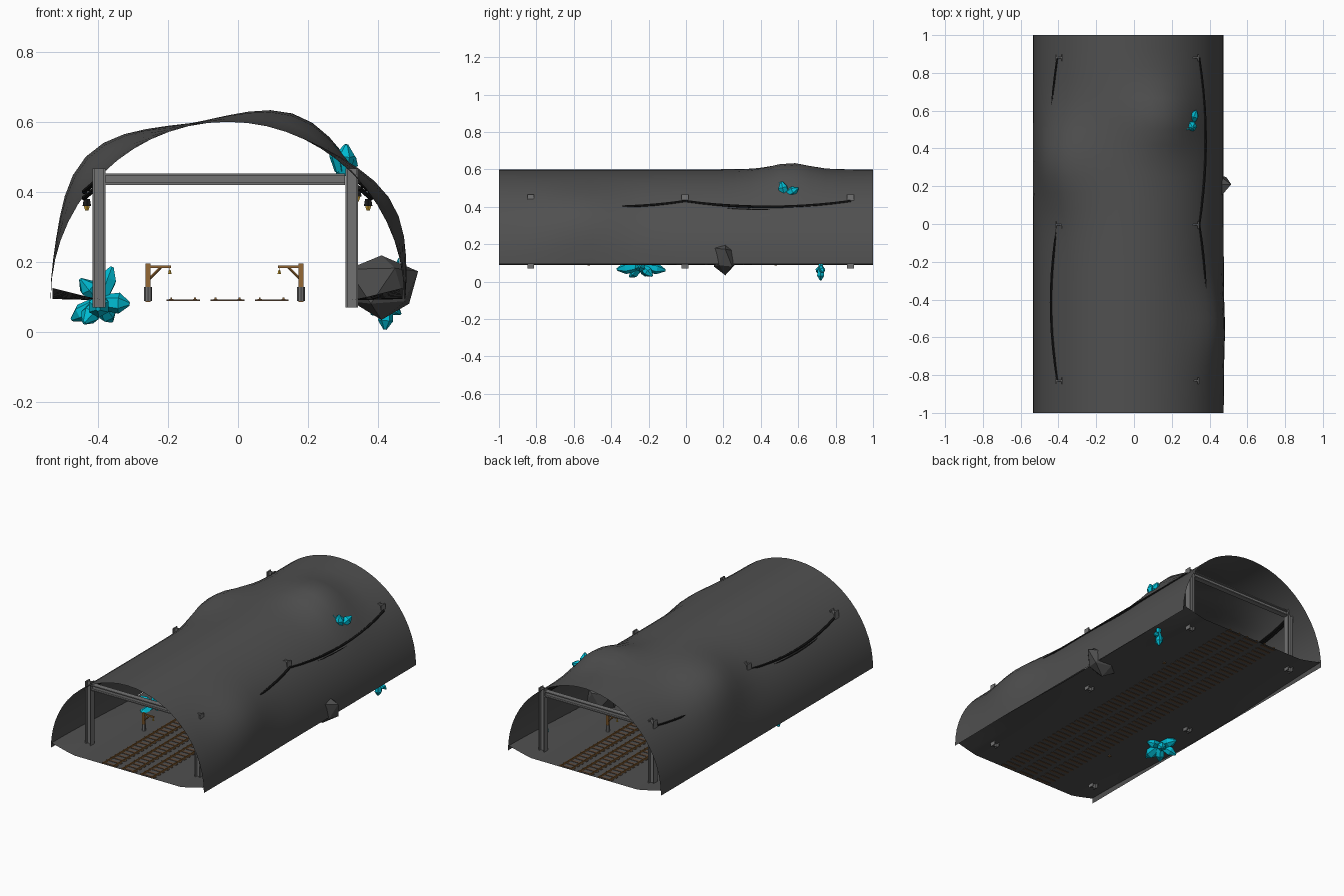
import bpy, bmesh, math, random
from mathutils import Vector, Matrix

if "Cube" in bpy.data.objects:
    bpy.data.objects.remove(bpy.data.objects["Cube"])

random.seed(4)
CX, CZ, R = -0.03, 0.095, 0.505


def material(name, r, g, b):
    m = bpy.data.materials.new(name)
    m.diffuse_color = (r, g, b, 1)
    m.use_nodes = True
    m.node_tree.nodes["Principled BSDF"].inputs["Base Color"].default_value = m.diffuse_color
    return m


ROCK = material("dark_rock", 0.08, 0.08, 0.08)
STEEL = material("steel", 0.17, 0.17, 0.17)
WOOD = material("wood", 0.3, 0.14, 0.035)
SLEEPER = material("old_wood", 0.12, 0.07, 0.04)
CYAN = material("crystal", 0.0, 0.5, 0.65)
BLACK = material("cable_black", 0.01, 0.01, 0.01)
GOLD = material("lamp_gold", 0.6, 0.35, 0.03)


def finish(name, bm, mat, smooth=False):
    bmesh.ops.recalc_face_normals(bm, faces=bm.faces)
    me = bpy.data.meshes.new(name)
    bm.to_mesh(me)
    bm.free()
    me.materials.append(mat)
    for p in me.polygons:
        p.use_smooth = smooth
    ob = bpy.data.objects.new(name, me)
    bpy.context.collection.objects.link(ob)
    return ob


def box(bm, x0, x1, y0, y1, z0, z1):
    m = Matrix.Translation(((x0 + x1) / 2, (y0 + y1) / 2, (z0 + z1) / 2))
    bmesh.ops.create_cube(bm, size=1, matrix=m @ Matrix.Diagonal((x1 - x0, y1 - y0, z1 - z0, 1)))


def rod(bm, a, b, r1, r2, sides=6):
    a, b = Vector(a), Vector(b)
    d = b - a
    m = Matrix.Translation((a + b) / 2) @ d.to_track_quat('Z', 'Y').to_matrix().to_4x4()
    bmesh.ops.create_cone(bm, cap_ends=True, segments=sides, radius1=r1, radius2=r2, depth=d.length, matrix=m)


def sheet(name, nu, nv, point):
    bm = bmesh.new()
    g = [[bm.verts.new(point(i / nu, j / nv)) for i in range(nu + 1)] for j in range(nv + 1)]
    for j in range(nv):
        for i in range(nu):
            bm.faces.new((g[j][i], g[j][i + 1], g[j + 1][i + 1], g[j + 1][i]))
    return finish(name, bm, ROCK, True)


# Tunnel shell: half-round vault with bulges (angle, y, height, angle spread, y spread)
BULGES = [(134, 0.33, 0.068, 15, 0.16), (69, 0.56, 0.057, 14, 0.11), (30, -0.56, 0.04, 14, 0.15)]


def vault(u, v):
    a, y = 180 * u, -1 + 2 * v
    r = R + sum(h * math.exp(-((a - A) / s) ** 2 / 2 - ((y - Y) / t) ** 2 / 2) for A, Y, h, s, t in BULGES)
    a = math.radians(a)
    return CX + r * math.cos(a), y, CZ + r * math.sin(a)


sheet("tunnel_shell", 28, 24, vault)


# Floor: flat with rising edges
def ground(u, v):
    x, y = CX - 0.5 + u, -1 + 2 * v
    rise = max(0, abs(x - CX) - 0.36) / 0.14
    return x, y, 0.09 + 0.035 * rise * (0.55 + 0.45 * math.cos(3 * y + 3))


sheet("tunnel_floor", 20, 20, ground)

# Steel support frames made of I-beams
for n, y in enumerate((-0.83, -0.005, 0.88)):
    bm = bmesh.new()
    for x in (-0.397, 0.325):
        for s in (-1, 1):
            c = x + s * 0.0155
            box(bm, c - 0.003, c + 0.003, y - 0.018, y + 0.018, 0.07, 0.466)
        box(bm, x - 0.015, x + 0.015, y - 0.004, y + 0.004, 0.07, 0.466)
    for z in (0.42, 0.446):
        box(bm, -0.378, 0.306, y - 0.016, y + 0.016, z, z + 0.006)
    box(bm, -0.378, 0.306, y - 0.004, y + 0.004, 0.42, 0.452)
    finish(f"support_frame_{n}", bm, STEEL)

# Three tracks: rails and sleepers
for n, x in enumerate((-0.157, -0.03, 0.096)):
    bm = bmesh.new()
    for i in range(50):
        y = -0.98 + i * 0.04
        box(bm, x - 0.048, x + 0.048, y - 0.008, y + 0.008, 0.088, 0.0925)
    finish(f"sleepers_{n}", bm, SLEEPER)
    bm = bmesh.new()
    for s in (-0.034, 0.034):
        box(bm, x + s - 0.006, x + s + 0.006, -1, 1, 0.0925, 0.094)
        box(bm, x + s - 0.0025, x + s + 0.0025, -1, 1, 0.094, 0.098)
    finish(f"rails_{n}", bm, WOOD)

# Wooden lamp posts with hanging lanterns
for n, (x, y, s) in enumerate(((-0.257, -0.52, 1), (0.18, 0.48, -1))):
    bm = bmesh.new()
    box(bm, x - 0.007, x + 0.007, y - 0.007, y + 0.007, 0.085, 0.195)
    box(bm, *sorted((x, x + s * 0.066)), y - 0.005, y + 0.005, 0.182, 0.19)
    rod(bm, (x, y, 0.148), (x + s * 0.036, y, 0.184), 0.004, 0.004, 4)
    finish(f"lamp_post_{n}", bm, WOOD)
    bm = bmesh.new()
    rod(bm, (x, y, 0.088), (x, y, 0.128), 0.011, 0.011, 8)
    finish(f"post_collar_{n}", bm, STEEL)
    bm = bmesh.new()
    lx = x + s * 0.062
    rod(bm, (lx, y, 0.176), (lx, y, 0.184), 0.001, 0.001)
    rod(bm, (lx, y, 0.165), (lx, y, 0.176), 0.006, 0.003)
    finish(f"lantern_{n}", bm, GOLD)


# Sagging cables along both walls with small lamps
def cable_point(s, y0, y1, t, drop):
    sag = 4 * t * (1 - t)
    return CX + s * (0.375 + 0.035 * sag), y0 + (y1 - y0) * t, 0.43 - drop - 0.03 * sag


for side, s in (("left", -1), ("right", 1)):
    cables, lamps = bmesh.new(), bmesh.new()
    for y0, y1 in ((-0.83, -0.005), (-0.005, 0.88)):
        for drop in (0, 0.018):
            p = [cable_point(s, y0, y1, i / 10, drop) for i in range(11)]
            for a, b in zip(p, p[1:]):
                rod(cables, a, b, 0.007, 0.007)
        for t in (0.03, 0.5, 0.97):
            x, y, z = cable_point(s, y0, y1, t, 0.02)
            x -= s * 0.008
            rod(cables, (x, y, z), (x, y, z - 0.02), 0.01, 0.014)
            rod(lamps, (x, y, z - 0.02), (x, y, z - 0.034), 0.01, 0.005)
    finish(f"cables_{side}", cables, BLACK)
    finish(f"wall_lamps_{side}", lamps, GOLD)


# Crystal clusters: faceted shards (base, tip, radius)
def cluster(name, shards):
    bm = bmesh.new()
    for a, b, r in shards:
        a, b = Vector(a), Vector(b)
        m = a.lerp(b, 0.65)
        rod(bm, a, m, r * 0.7, r, 6)
        rod(bm, m, b, r, r * 0.2, 6)
    finish(name, bm, CYAN)


c = (-0.395, -0.24, 0.085)
cluster("crystals_left", [
    (c, (-0.36, -0.22, 0.185), 0.028), (c, (-0.45, -0.28, 0.15), 0.026),
    (c, (-0.475, -0.2, 0.035), 0.028), (c, (-0.31, -0.25, 0.08), 0.03),
    (c, (-0.40, -0.37, 0.065), 0.032), (c, (-0.40, -0.11, 0.06), 0.03),
    (c, (-0.44, -0.3, 0.025), 0.028), (c, (-0.36, -0.18, 0.03), 0.026)])
c = (0.425, 0.72, 0.08)
cluster("crystals_right", [
    (c, (0.42, 0.72, 0.006), 0.022), (c, (0.465, 0.735, 0.05), 0.016),
    (c, (0.38, 0.70, 0.05), 0.016), (c, (0.42, 0.72, 0.15), 0.018),
    ((0.44, 0.72, 0.12), (0.46, 0.715, 0.21), 0.01)])
cluster("crystals_upper", [
    ((0.30, 0.53, 0.45), (0.31, 0.51, 0.535), 0.028), ((0.30, 0.53, 0.46), (0.33, 0.60, 0.50), 0.026),
    ((0.29, 0.52, 0.46), (0.275, 0.50, 0.53), 0.02)])

# Jagged boulder in the right wall
bm = bmesh.new()
bmesh.ops.create_icosphere(bm, subdivisions=1, radius=1)
for v in bm.verts:
    k = random.uniform(0.75, 1.25)
    v.co = (0.41 + 0.115 * v.co.x * k, 0.21 + 0.075 * v.co.y * k, 0.125 + 0.105 * v.co.z * k)
finish("boulder", bm, ROCK)
